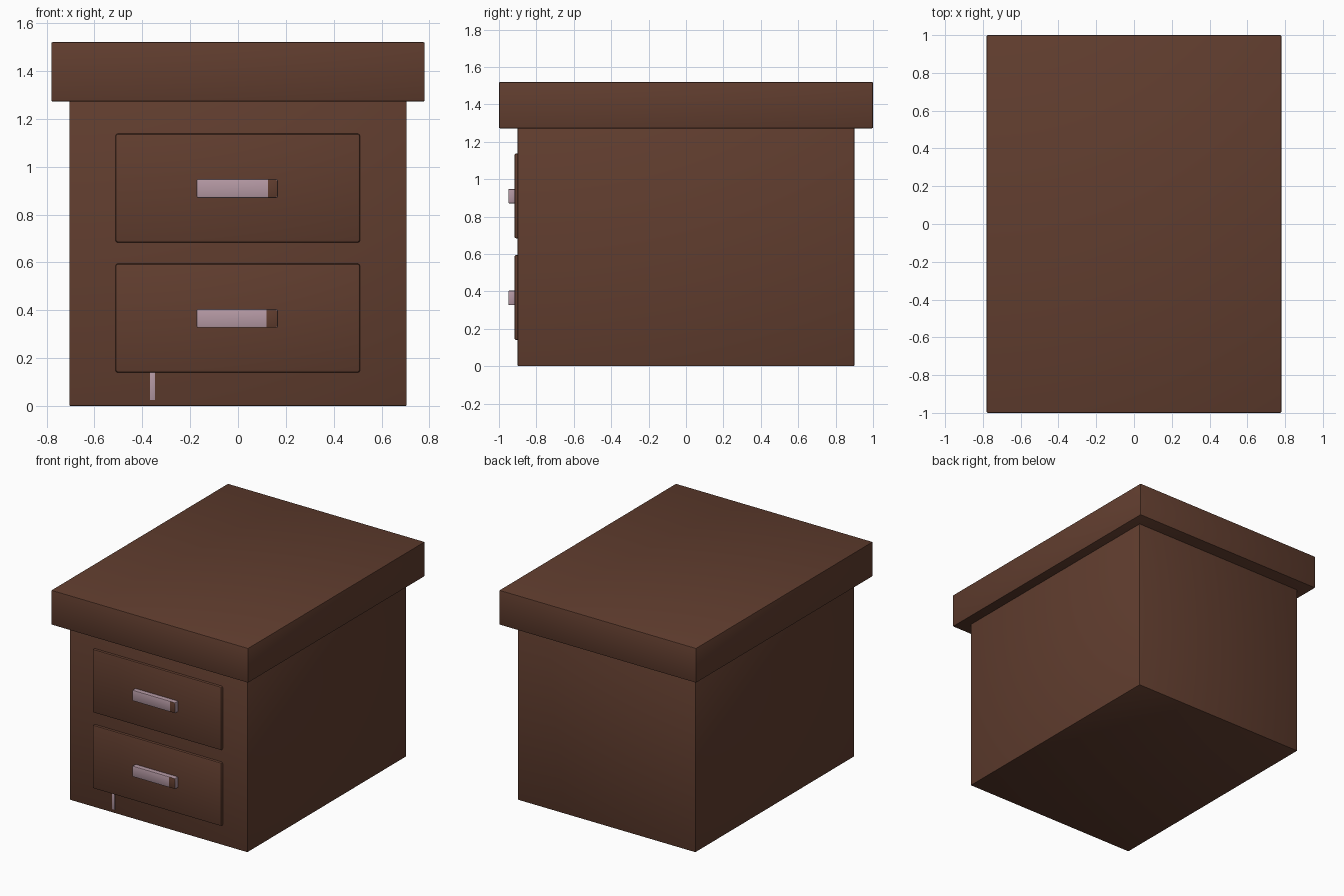
import bpy, bmesh
from mathutils import Vector

if "Cube" in bpy.data.objects:
    bpy.data.objects.remove(bpy.data.objects["Cube"])


def material(name, rgb):
    m = bpy.data.materials.new(name)
    m.diffuse_color = (*rgb, 1)
    m.use_nodes = True
    m.node_tree.nodes["Principled BSDF"].inputs["Base Color"].default_value = m.diffuse_color
    return m


wood = material("dark_brown_wood", (0.119, 0.047, 0.028))
metal = material("pale_mauve_metal", (0.456, 0.314, 0.366))


def box(name, lo, hi, mats, bevel, cut_x=None):
    """Bevelled box between two corners; optional recoloured front right of cut_x."""
    lo, hi = Vector(lo), Vector(hi)
    bm = bmesh.new()
    bmesh.ops.create_cube(bm, size=1)
    for v in bm.verts:
        v.co = (lo + hi) / 2 + v.co * (hi - lo)
    bmesh.ops.bevel(bm, geom=bm.edges[:], offset=bevel, segments=2,
                    profile=0.5, affect='EDGES')
    if cut_x is not None:
        bmesh.ops.bisect_plane(bm, geom=bm.verts[:] + bm.edges[:] + bm.faces[:],
                               plane_co=(cut_x, 0, 0), plane_no=(1, 0, 0))
        bm.normal_update()
        for f in bm.faces:
            if f.calc_center_median().x > cut_x and f.normal.y < -0.9:
                f.material_index = 1
    me = bpy.data.meshes.new(name)
    bm.to_mesh(me)
    bm.free()
    for m in mats:
        me.materials.append(m)
    ob = bpy.data.objects.new(name, me)
    bpy.context.collection.objects.link(ob)
    bpy.context.view_layer.objects.active = ob
    ob.select_set(True)
    bpy.ops.object.shade_smooth_by_angle(angle=0.7)
    ob.select_set(False)
    return ob


# Cabinet body and overhanging top
box("body", (-0.705, -0.9, 0), (0.705, 0.9, 1.275), [wood], 0.006)
box("top_slab", (-0.78, -1, 1.272), (0.78, 1, 1.52), [wood], 0.006)

# Two drawers, each with a bar handle whose right front end is brown
for label, z, cut in (("lower", 0.14, 0.12), ("upper", 0.683, 0.125)):
    box(label + "_drawer", (-0.512, -0.917, z), (0.51, -0.88, z + 0.455), [wood], 0.01)
    box(label + "_handle", (-0.173, -0.95, z + 0.187), (0.167, -0.91, z + 0.265),
        [metal, wood], 0.006, cut)

# Thin pale strip painted below the lower drawer
box("pale_strip", (-0.367, -0.902, 0.025), (-0.346, -0.897, 0.145), [metal], 0.0005)
